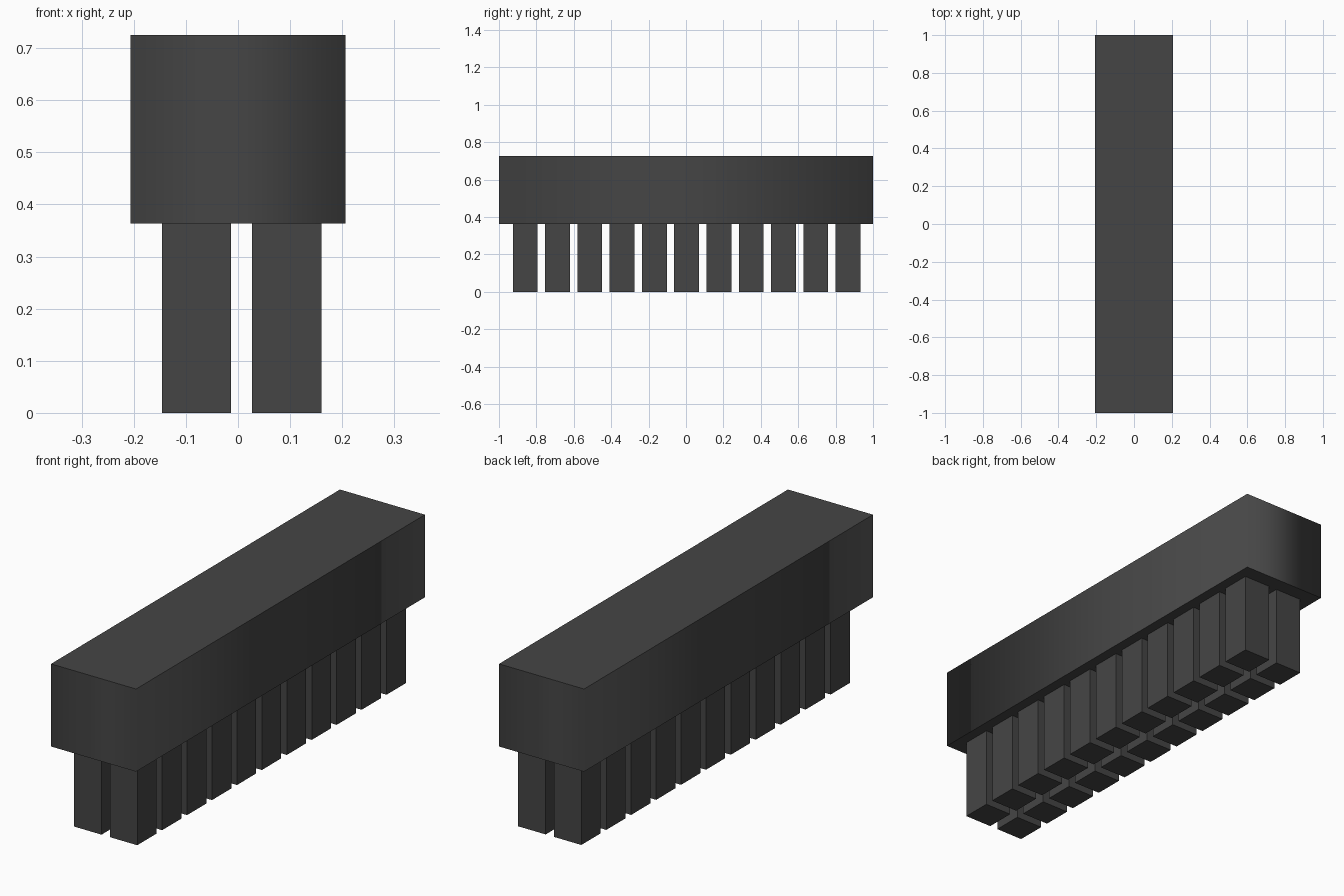
import bpy, bmesh
from mathutils import Matrix, Vector

if "Cube" in bpy.data.objects:
    bpy.data.objects.remove(bpy.data.objects["Cube"])

dark = bpy.data.materials.new("dark_plastic")
dark.diffuse_color = (0.06, 0.06, 0.06, 1)
dark.use_nodes = True
dark.node_tree.nodes["Principled BSDF"].inputs["Base Color"].default_value = dark.diffuse_color


def box(name, lo, hi, smooth_sides=False):
    lo, hi = Vector(lo), Vector(hi)
    bm = bmesh.new()
    m = Matrix.Translation((lo + hi) / 2) @ Matrix.Diagonal((*(hi - lo), 1))
    bmesh.ops.create_cube(bm, size=1, matrix=m)
    bm.normal_update()
    if smooth_sides:
        for f in bm.faces:
            f.smooth = abs(f.normal.z) < 0.5
        for e in bm.edges:
            e.smooth = all(f.smooth for f in e.link_faces)
    me = bpy.data.meshes.new(name)
    bm.to_mesh(me)
    bm.free()
    me.materials.append(dark)
    ob = bpy.data.objects.new(name, me)
    bpy.context.collection.objects.link(ob)
    return ob


# Housing block, its side walls shaded smoothly around the corners
BASE = 0.363
box("housing", (-0.206, -1, BASE), (0.206, 1, 0.725), smooth_sides=True)

# Two rows of eleven square pins, slightly off centre
PITCH, PIN = 0.1726, 0.133
for side, x in (("left", -0.146), ("right", 0.027)):
    for i in range(11):
        y = -0.926 + i * PITCH
        box(f"{side}_pin_{i + 1}", (x, y, 0), (x + PIN, y + PIN, BASE))
